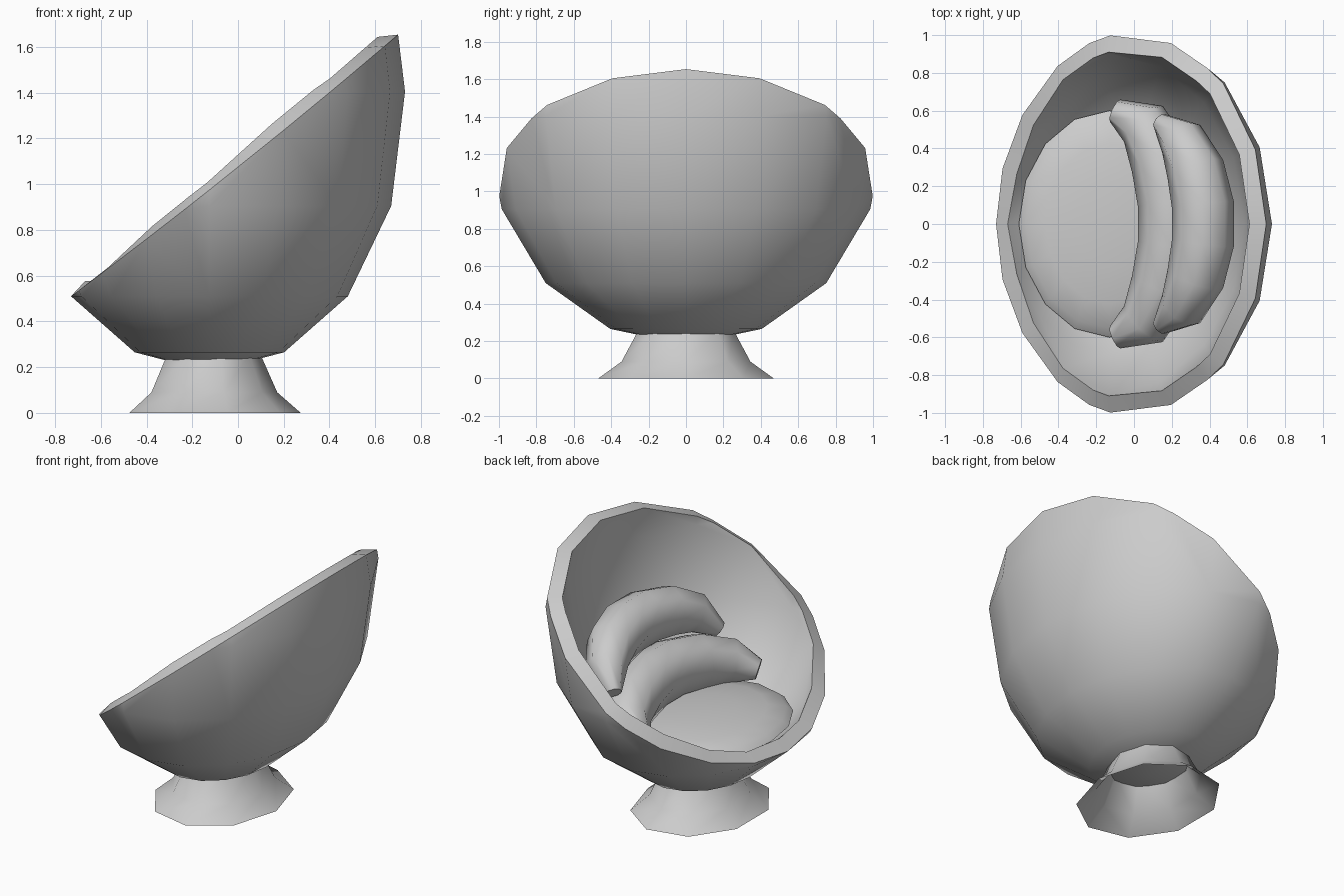
import bpy, bmesh
from math import sin, cos, pi, radians
from mathutils import Vector, Matrix

if "Cube" in bpy.data.objects:
    bpy.data.objects.remove(bpy.data.objects["Cube"], do_unlink=True)

grey = bpy.data.materials.new("plain_grey")
grey.use_nodes = True
colour = (0.6, 0.6, 0.6, 1)
grey.diffuse_color = colour
grey.node_tree.nodes["Principled BSDF"].inputs["Base Color"].default_value = colour


def finish(name, bm, thickness=0):
    """Make the object, thicken it inward if asked, then smooth it."""
    mesh = bpy.data.meshes.new(name)
    bm.to_mesh(mesh)
    bm.free()
    obj = bpy.data.objects.new(name, mesh)
    bpy.context.collection.objects.link(obj)
    mesh.materials.append(grey)
    bpy.ops.object.select_all(action='DESELECT')
    obj.select_set(True)
    bpy.context.view_layer.objects.active = obj
    if thickness:
        thick = obj.modifiers.new("thickness", 'SOLIDIFY')
        thick.thickness = thickness
        thick.offset = -1
        bpy.ops.object.modifier_apply(modifier=thick.name)
    bpy.ops.object.shade_smooth_by_angle(angle=radians(50))
    return obj


def loft(rings, caps=False):
    """Join rings of points with quads."""
    bm = bmesh.new()
    loops = [[bm.verts.new(p) for p in ring] for ring in rings]
    for a, b in zip(loops, loops[1:]):
        for i in range(len(a)):
            j = (i + 1) % len(a)
            bm.faces.new((a[i], a[j], b[j], b[i]))
    if caps:
        bm.faces.new(loops[0])
        bm.faces.new(loops[-1])
        bmesh.ops.recalc_face_normals(bm, faces=bm.faces)
    bmesh.ops.remove_doubles(bm, verts=bm.verts, dist=0.001)
    return bm


def oval_lathe(profile, sides, centre_x, squash):
    """Rings from (half depth, height) pairs, narrowed along x."""
    turns = [2 * pi * i / sides for i in range(sides)]
    return loft([[(centre_x + r * squash * cos(t), r * sin(t), z) for t in turns]
                 for r, z in profile])


def pillow(name, half_path, sides=8):
    """Curved bolster: (x, y, z, radius) stations mirrored across y."""
    path = [(x, -y, z, r) for x, y, z, r in reversed(half_path)] + half_path
    pts = [Vector(p[:3]) for p in path]
    rings = []
    for i, (p, station) in enumerate(zip(pts, path)):
        tangent = (pts[min(i + 1, len(pts) - 1)] - pts[max(i - 1, 0)]).normalized()
        side = tangent.cross(Vector((0, 0, 1))).normalized()
        up = side.cross(tangent)
        rings.append([p + station[3] * (side * cos(t) + up * sin(t))
                      for t in (2 * pi * k / sides for k in range(sides))])
    return finish(name, loft(rings, caps=True))


# Bowl: oval lathe sliced by a sloping plane, then thickened inward
bowl = oval_lathe([(0, 0.18), (0.405, 0.265), (0.75, 0.51), (0.985, 0.905),
                   (1.06, 1.405), (0.985, 1.905)], 16, -0.125, 0.807)
bmesh.ops.bisect_plane(bowl, geom=bowl.verts[:] + bowl.edges[:] + bowl.faces[:],
                       dist=0.004, plane_co=(-0.73, 0, 0.51),
                       plane_no=(-1.145, 0, 1.43), clear_outer=True)
bowl.verts.index_update()
rim = [v.index for v in bowl.verts if v.is_boundary]
shell = finish("bowl_shell", bowl, thickness=0.09)
# Outer rim sags a little at the sides
for i in rim:
    co = shell.data.vertices[i].co
    co.z -= 0.02 * max(0, 1 - (co.x / 0.72) ** 2)

# Hollow flared stand
finish("stand", oval_lathe([(0.477, 0), (0.35, 0.09), (0.26, 0.255)], 9, -0.112, 0.81))

# Domed seat cushion
seat = bmesh.new()
bmesh.ops.create_uvsphere(seat, u_segments=16, v_segments=8, radius=1,
                          matrix=Matrix.Translation((-0.13, 0, 0.54))
                          @ Matrix.Diagonal((0.48, 0.6, 0.09, 1)))
finish("seat_cushion", seat)

# Two curved back pillows
pillow("lower_pillow", [(0.2, 0.11, 0.755, 0.18), (0.15, 0.33, 0.73, 0.17),
                        (0.05, 0.53, 0.685, 0.14), (-0.1, 0.6, 0.64, 0.065)])
pillow("upper_pillow", [(0.365, 0.1, 1.05, 0.165), (0.325, 0.29, 1.025, 0.155),
                        (0.25, 0.45, 0.97, 0.125), (0.14, 0.54, 0.86, 0.05)])
